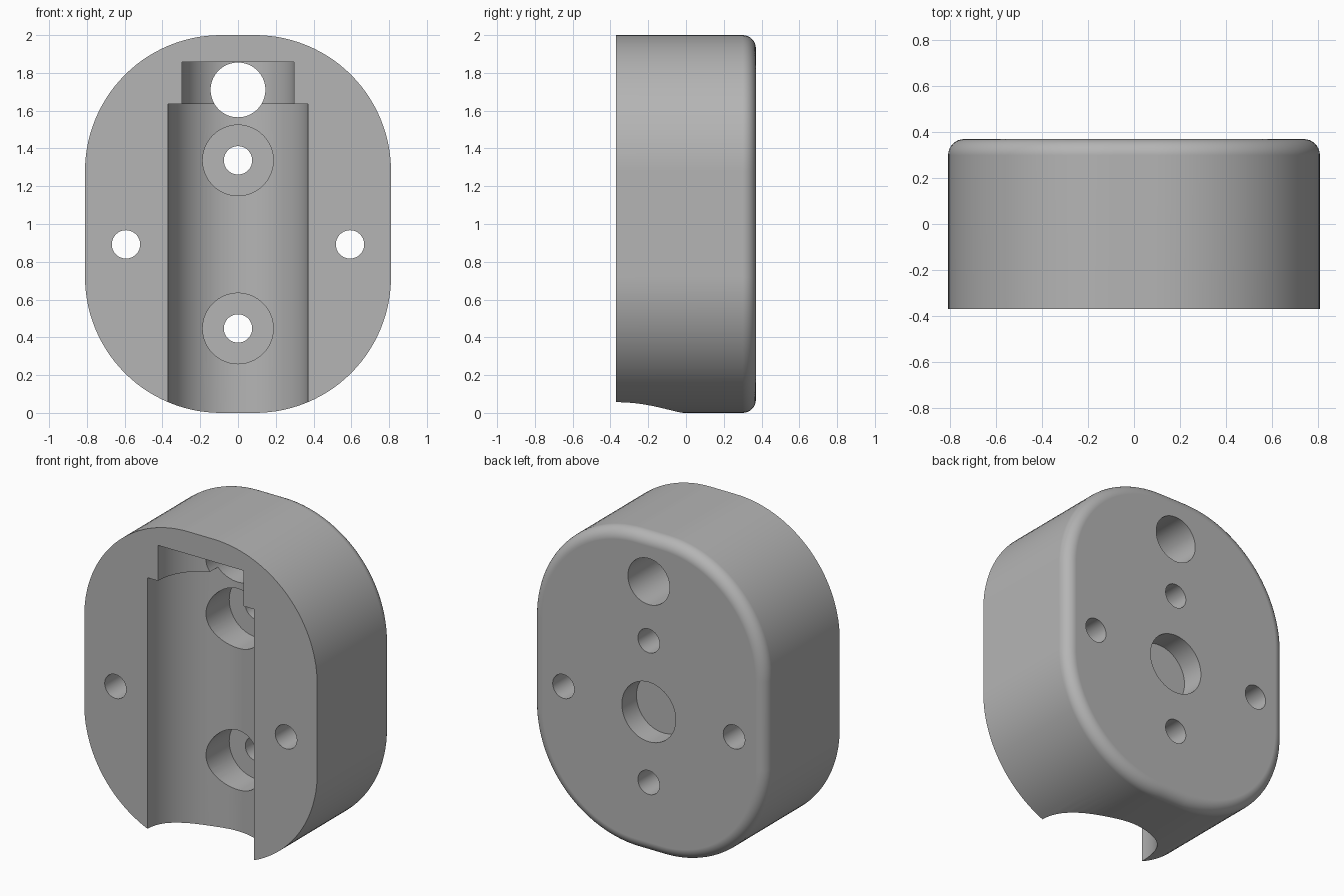
import bpy, bmesh
from math import sin, cos, pi
from mathutils import Matrix

cube = bpy.data.objects.get("Cube")
if cube:
    bpy.data.objects.remove(cube)

HALF_W, HALF_D, CORNER, FILLET = 0.81, 0.37, 0.72, 0.07

grey = bpy.data.materials.new("plain_grey")
grey.use_nodes = True
colour = (0.46, 0.46, 0.46, 1)
grey.diffuse_color = colour
grey.node_tree.nodes["Principled BSDF"].inputs["Base Color"].default_value = colour


def make_object(name, bm):
    bmesh.ops.recalc_face_normals(bm, faces=bm.faces)
    mesh = bpy.data.meshes.new(name)
    bm.to_mesh(mesh)
    bm.free()
    mesh.materials.append(grey)
    obj = bpy.data.objects.new(name, mesh)
    bpy.context.collection.objects.link(obj)
    return obj


def cylinder(name, radius, start, end, axis, a, b, sides=64):
    """Cutter along y (a, b = x, z) or along z (a, b = x, y)."""
    mid = (start + end) / 2
    if axis == "Y":
        place = Matrix.Translation((a, mid, b)) @ Matrix.Rotation(pi / 2, 4, "X")
    else:
        place = Matrix.Translation((a, b, mid))
    bm = bmesh.new()
    bmesh.ops.create_cone(bm, cap_ends=True, segments=sides, radius1=radius,
                          radius2=radius, depth=end - start, matrix=place)
    obj = make_object(name, bm)
    obj.hide_render = True
    return obj


# Rounded block with a filleted back rim
bm = bmesh.new()
outline = []
STEPS = 28
for quarter, (sx, sz) in enumerate([(1, 1), (-1, 1), (-1, -1), (1, -1)]):
    for i in range(STEPS + 1):
        t = (quarter + i / STEPS) * pi / 2
        outline.append(bm.verts.new((sx * (HALF_W - CORNER) + CORNER * cos(t), -HALF_D,
                                     1 + sz * (1 - CORNER) + CORNER * sin(t))))
front = bm.faces.new(outline)
moved = bmesh.ops.extrude_face_region(bm, geom=[front], use_keep_orig=True)["geom"]
back_verts = [g for g in moved if isinstance(g, bmesh.types.BMVert)]
bmesh.ops.translate(bm, verts=back_verts, vec=(0, 2 * HALF_D, 0))
rim = [e for e in bm.edges if all(v.co.y > 0 for v in e.verts)]
bmesh.ops.recalc_face_normals(bm, faces=bm.faces)
bmesh.ops.bevel(bm, geom=rim, offset=FILLET, offset_type="OFFSET", segments=8,
                profile=0.5, affect="EDGES")
body = make_object("mounting_block", bm)

# Stepped half-round channel, open at the front and bottom
cutters = [
    cylinder("channel_cutter", 0.37, -0.3, 1.635, "Z", 0, -HALF_D, 96),
    cylinder("upper_channel_cutter", 0.297, 1.4, 1.858, "Z", 0, -HALF_D, 96),
    cylinder("cable_hole_cutter", 0.145, -0.6, 0.6, "Y", 0, 1.71),
    cylinder("back_pocket_cutter", 0.187, 0.225, 0.6, "Y", 0, 0.89),
]
# Counterbored screw holes in the channel
for z in (0.447, 1.337):
    cutters.append(cylinder("screw_hole_cutter", 0.075, -0.6, 0.6, "Y", 0, z))
    cutters.append(cylinder("counterbore_cutter", 0.187, -0.6, 0.18, "Y", 0, z))
# Side holes
for side in (-1, 1):
    cutters.append(cylinder("side_hole_cutter", 0.075, -0.6, 0.6, "Y", side * 0.593, 0.892))

bpy.ops.object.select_all(action="DESELECT")
body.select_set(True)
bpy.context.view_layer.objects.active = body
for cutter in cutters:
    cut = body.modifiers.new("cut", "BOOLEAN")
    cut.operation = "DIFFERENCE"
    cut.solver = "EXACT"
    cut.object = cutter
    bpy.ops.object.modifier_apply(modifier=cut.name)
    bpy.data.objects.remove(cutter)

# Smooth curved walls, crisp edges, flat faces kept even
bpy.ops.object.shade_smooth_by_angle(angle=pi / 6)
even = body.modifiers.new("even_normals", "WEIGHTED_NORMAL")
even.keep_sharp = True
